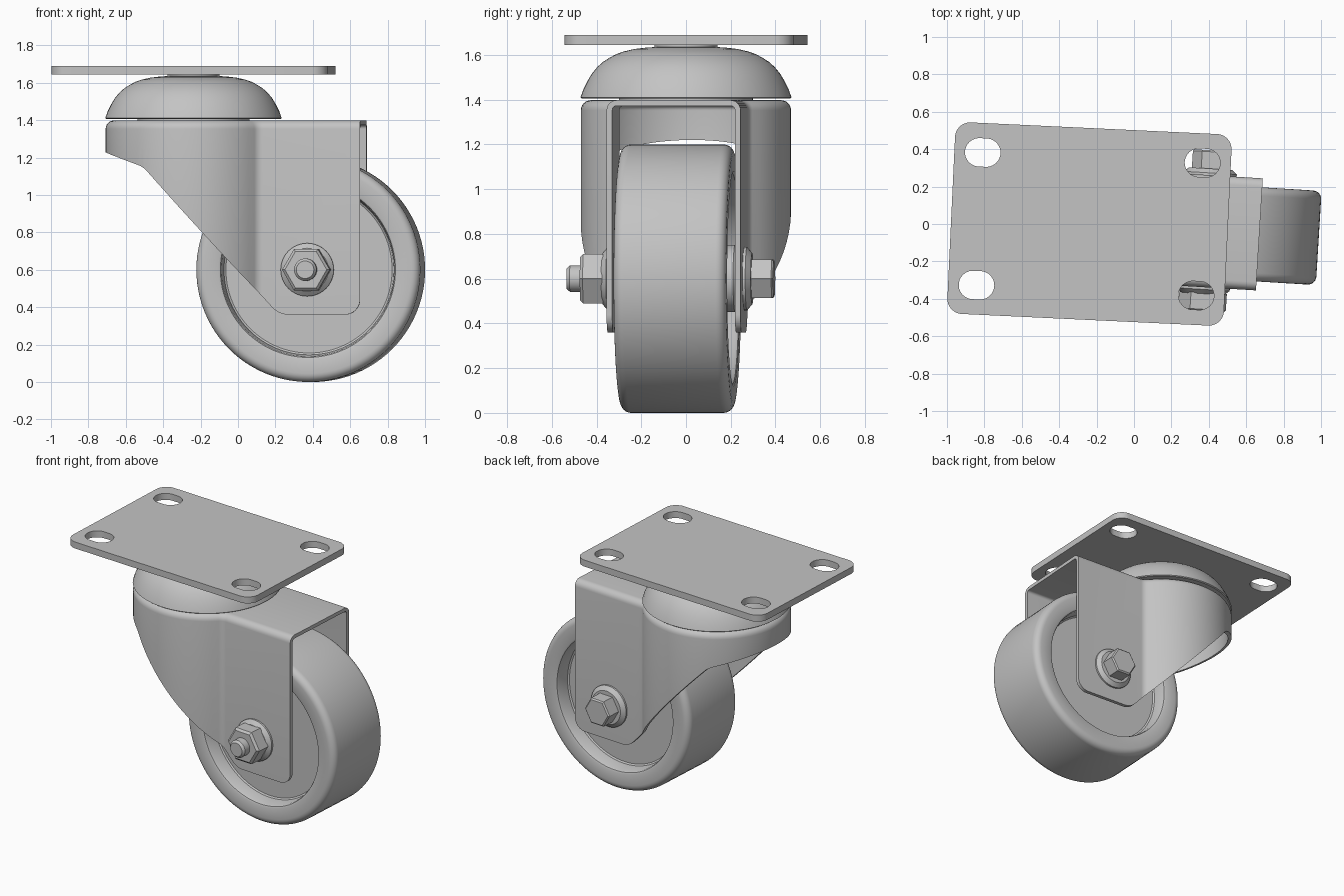
import bpy, bmesh, math
from mathutils import Vector, Matrix

cube = bpy.data.objects.get("Cube")
if cube:
    bpy.data.objects.remove(cube, do_unlink=True)

PIVOT = (-0.238, 0, 0)
PLATE_TURN, FORK_TURN = math.radians(-2.7), math.radians(-3.5)
SIDEWAYS = Matrix.Rotation(math.pi / 2, 4, 'X')   # turns local +z to the front
AXLE = Matrix.Translation((0.628, 0, 0.6)) @ SIDEWAYS

steel = bpy.data.materials.new("light grey steel")
steel.use_nodes = True
steel.diffuse_color = (0.55, 0.55, 0.55, 1)
steel.node_tree.nodes["Principled BSDF"].inputs["Base Color"].default_value = (0.55, 0.55, 0.55, 1)


def finish(name, bm, turn, matrix=Matrix(), fix_normals=True):
    if fix_normals:
        bmesh.ops.recalc_face_normals(bm, faces=bm.faces)
    bm.transform(matrix)
    mesh = bpy.data.meshes.new(name)
    bm.to_mesh(mesh)
    bm.free()
    mesh.materials.append(steel)
    ob = bpy.data.objects.new(name, mesh)
    bpy.context.collection.objects.link(ob)
    ob.location = PIVOT
    ob.rotation_euler.z = turn
    return ob


def activate(ob):
    bpy.ops.object.select_all(action='DESELECT')
    ob.select_set(True)
    bpy.context.view_layer.objects.active = ob


def smooth(ob, angle=32):
    activate(ob)
    bpy.ops.object.shade_smooth_by_angle(angle=math.radians(angle))


def cut(ob, cutter, operation):
    mod = ob.modifiers.new("cut", 'BOOLEAN')
    mod.object, mod.operation, mod.solver = cutter, operation, 'EXACT'
    cutter.hide_render = True
    activate(ob)
    bpy.ops.object.modifier_apply(modifier=mod.name)
    bpy.data.objects.remove(cutter, do_unlink=True)


def rounded(corners, n=8):
    """Outline from (x, y, radius) corners."""
    out = []
    for i, (x, y, r) in enumerate(corners):
        p = Vector((x, y))
        if r == 0:
            out.append(p)
            continue
        a = (Vector(corners[i - 1][:2]) - p).normalized()
        b = (Vector(corners[(i + 1) % len(corners)][:2]) - p).normalized()
        half = a.angle(b) / 2
        c = p + (a + b).normalized() * r / math.sin(half)
        s, e = p + a * r / math.tan(half) - c, p + b * r / math.tan(half) - c
        out += [c + s.lerp(e, k / n).normalized() * r for k in range(n + 1)]
    return out


def box_outline(cx, cy, hx, hy, r):
    return rounded([(cx - hx, cy - hy, r), (cx + hx, cy - hy, r),
                    (cx + hx, cy + hy, r), (cx - hx, cy + hy, r)])


def prism(name, outline, z0, z1, turn, matrix=Matrix()):
    bm = bmesh.new()
    face = bm.faces.new([bm.verts.new((x, y, z0)) for x, y in outline])
    top = bmesh.ops.extrude_face_region(bm, geom=[face], use_keep_orig=True)["geom"]
    bmesh.ops.translate(bm, vec=(0, 0, z1 - z0),
                        verts=[v for v in top if isinstance(v, bmesh.types.BMVert)])
    return finish(name, bm, turn, matrix)


def lathe(name, profile, turn, matrix=Matrix(), steps=72):
    bm = bmesh.new()
    vs = [bm.verts.new((r, 0, z)) for r, z in profile]
    es = [bm.edges.new(pair) for pair in zip(vs, vs[1:])]
    bmesh.ops.spin(bm, geom=vs + es, cent=(0, 0, 0), axis=(0, 0, 1),
                   angle=2 * math.pi, steps=steps)
    bmesh.ops.remove_doubles(bm, verts=bm.verts, dist=1e-5)
    ob = finish(name, bm, turn, matrix)
    smooth(ob)
    return ob


# Mounting plate with four slotted holes
plate = prism("mounting_plate", box_outline(0, 0, 0.74, 0.5125, 0.08), 1.645, 1.69, PLATE_TURN)
for sx in (-1, 1):
    for sy in (-1, 1):
        slot = box_outline(sx * 0.588, sy * 0.355, 0.095, 0.076, 0.0755)
        cut(plate, prism("slot_cutter", slot, 1.6, 1.75, PLATE_TURN), 'DIFFERENCE')
smooth(plate)

# Domed swivel housing
lathe("swivel_dome", [(0, 1.405), (0.465, 1.405), (0.472, 1.41), (0.46, 1.445), (0.44, 1.485),
                      (0.421, 1.517), (0.396, 1.547), (0.37, 1.57), (0.342, 1.588), (0.312, 1.604),
                      (0.278, 1.616), (0.23, 1.627), (0.18, 1.633), (0.13, 1.636), (0, 1.637)],
      FORK_TURN)
lathe("swivel_neck", [(0, 1.38), (0.3, 1.38), (0.3, 1.41), (0.14, 1.41), (0.14, 1.648), (0, 1.648)],
      FORK_TURN)


# Fork: round drum flowing into two flat legs, open towards the wheel
def fork_outline(inset):
    R, w, f = 0.47 - inset, 0.30 - inset, 0.06 + inset
    cx = math.sqrt((R + f) ** 2 - (w + f) ** 2)
    th = math.atan2(w + f, cx)
    pts = [(0.95, w)]
    for k in range(9):
        a = -math.pi / 2 - (math.pi / 2 - th) * k / 8
        pts.append((cx + f * math.cos(a), w + f + f * math.sin(a)))
    for k in range(1, 29):
        a = th + (math.pi - th) * k / 28
        pts.append((R * math.cos(a), R * math.sin(a)))
    return pts + [(x, -y) for x, y in reversed(pts[:-1])]


bm = bmesh.new()
levels = [(0, 0.3)]
for k in range(7):
    a = math.pi / 2 * k / 6
    levels.append((0.045 * (1 - math.cos(a)), 1.353 + 0.045 * math.sin(a)))
rings = [[bm.verts.new((x, y, z)) for x, y in fork_outline(d)] for d, z in levels]
for lo, hi in zip(rings, rings[1:]):
    for i in range(len(lo) - 1):
        bm.faces.new((lo[i], lo[i + 1], hi[i + 1], hi[i]))
bm.faces.new(rings[-1])
fork = finish("fork", bm, FORK_TURN, fix_normals=False)
sheet = fork.modifiers.new("sheet", 'SOLIDIFY')
sheet.thickness, sheet.offset = 0.025, -1
activate(fork)
bpy.ops.object.modifier_apply(modifier=sheet.name)
side = rounded([(-0.6, 1.275, 0), (-0.245, 1.15, 0.12), (0.475, 0.36, 0.12),
                (0.91, 0.36, 0.08), (0.91, 1.5, 0), (-0.6, 1.5, 0)])
cut(fork, prism("fork_trimmer", side, -0.7, 0.7, FORK_TURN, SIDEWAYS), 'INTERSECT')
smooth(fork)

# Wheel with recessed faces and hub
half = [(0, 0.268), (0.14, 0.268), (0.15, 0.258), (0.15, 0.15), (0.445, 0.15),
        (0.455, 0.157), (0.463, 0.235), (0.469, 0.247), (0.48, 0.252)]
for k in range(7):
    a = math.pi / 2 * k / 6
    half.append((0.555 + 0.045 * math.sin(a), 0.207 + 0.045 * math.cos(a)))
lathe("wheel", half + [(r, -z) for r, z in reversed(half)], FORK_TURN, AXLE, 96)

# Axle bolt, washers, nut and bolt head
lathe("axle_bolt", [(0, -0.34), (0.06, -0.34), (0.06, 0.48), (0.047, 0.495), (0, 0.495)],
      FORK_TURN, AXLE, 32)
for name, s in (("front_washer", 1), ("back_washer", -1)):
    lathe(name, [(0, s * 0.295), (0.142, s * 0.295), (0.142, s * 0.312), (0.115, s * 0.335),
                 (0, s * 0.335)], FORK_TURN, AXLE, 40)
lathe("axle_nut", [(0, 0.33), (0.128, 0.33), (0.128, 0.418), (0.112, 0.432), (0, 0.432)],
      FORK_TURN, AXLE, 6)
lathe("bolt_head", [(0, -0.33), (0.1, -0.33), (0.1, -0.425), (0.09, -0.433), (0, -0.433)],
      FORK_TURN, AXLE, 6)
